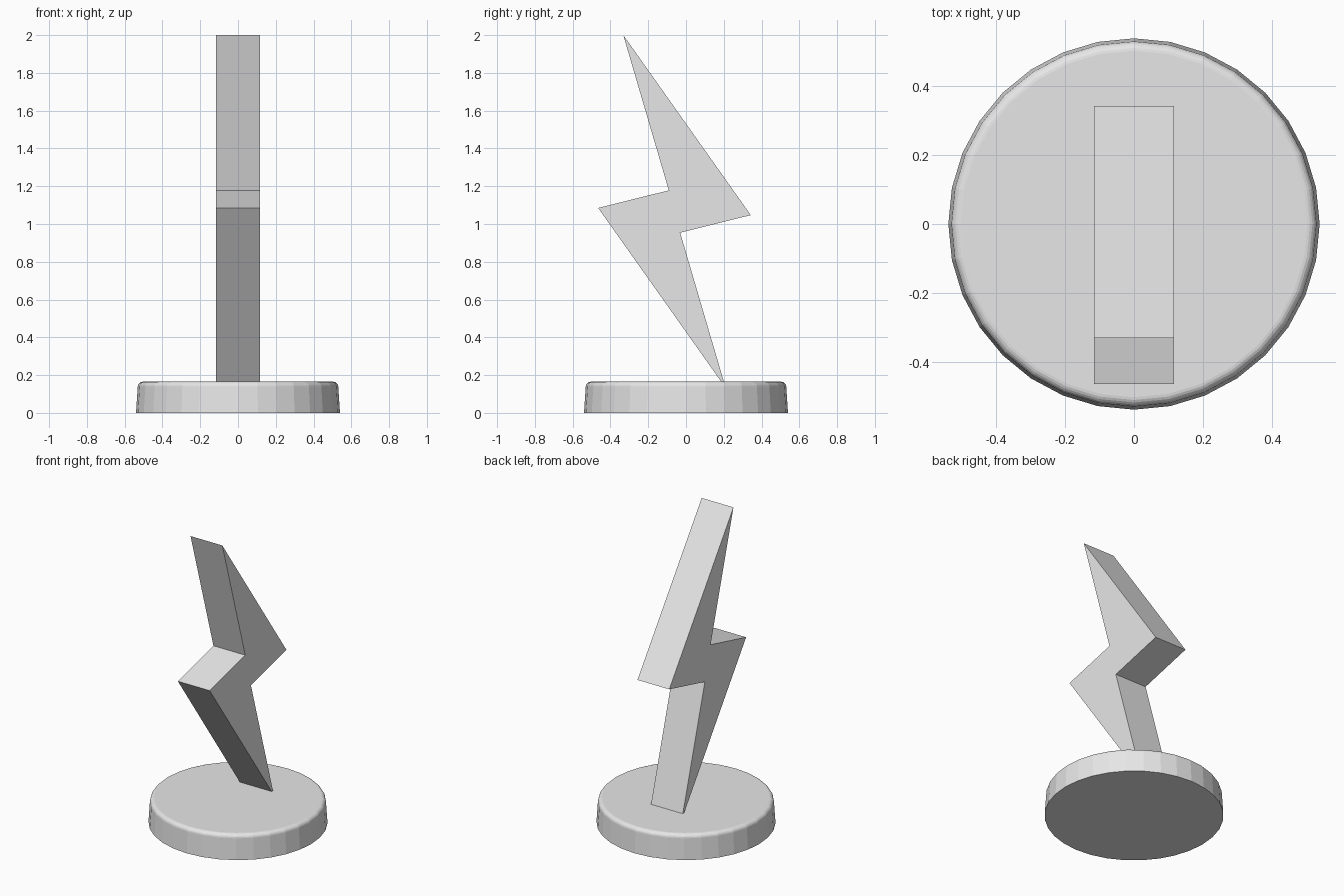
import bpy
import bmesh
from math import cos, sin, tau, radians

cube = bpy.data.objects.get("Cube")
if cube:
    bpy.data.objects.remove(cube, do_unlink=True)

# Single light grey colour
GREY = (0.8, 0.8, 0.8, 1)
grey = bpy.data.materials.new("light grey")
grey.use_nodes = True
grey.diffuse_color = GREY
for node in grey.node_tree.nodes:
    if node.type == 'BSDF_PRINCIPLED':
        node.inputs["Base Color"].default_value = GREY


def extrude_outline(name, outline, offset):
    """Make a prism by pushing a flat outline along an offset."""
    bm = bmesh.new()
    face = bm.faces.new([bm.verts.new(p) for p in outline])
    result = bmesh.ops.extrude_face_region(bm, geom=[face], use_keep_orig=True)
    moved = [v for v in result["geom"] if isinstance(v, bmesh.types.BMVert)]
    bmesh.ops.translate(bm, verts=moved, vec=offset)
    bmesh.ops.recalc_face_normals(bm, faces=bm.faces)
    mesh = bpy.data.meshes.new(name)
    bm.to_mesh(mesh)
    bm.free()
    mesh.materials.append(grey)
    obj = bpy.data.objects.new(name, mesh)
    bpy.context.collection.objects.link(obj)
    return obj


# Round base: slightly tapered disc with a rounded upper rim
SIDES, RADIUS, HEIGHT = 32, 0.54, 0.165
circle = [(RADIUS * cos(tau * i / SIDES), RADIUS * sin(tau * i / SIDES), 0)
          for i in range(SIDES)]
base = extrude_outline("round_base", circle, (0, 0, HEIGHT))
for v in base.data.vertices:
    if v.co.z > HEIGHT / 2:
        v.co.x *= 0.98
        v.co.y *= 0.98
rim = base.modifiers.new("rounded rim", 'BEVEL')
rim.width = 0.025
rim.segments = 5
rim.limit_method = 'ANGLE'
rim.angle_limit = radians(30)
# Keep the bottom edge sharp by bevelling only the upper rim
rim.limit_method = 'VGROUP'
group = base.vertex_groups.new(name="rim")
group.add([v.index for v in base.data.vertices if v.co.z > HEIGHT / 2], 1, 'REPLACE')
rim.vertex_group = "rim"
# Limit the bevel to edges wholly on the rim by weight
rim.limit_method = 'WEIGHT'
weights = base.data.attributes.new("bevel_weight_edge", 'FLOAT', 'EDGE')
for e in base.data.edges:
    on_rim = all(base.data.vertices[i].co.z > HEIGHT / 2 for i in e.vertices)
    weights.data[e.index].value = 1.0 if on_rim else 0.0

# Zigzag bolt: half an outline repeated by a half turn about its centre
HALF_WIDTH = 0.117
CENTRE_Y, CENTRE_Z = -0.061, 1.066
half = [(-0.271, 0.934), (0.404, -0.019), (0.030, -0.112)]
outline = [(-HALF_WIDTH, CENTRE_Y + s * y, CENTRE_Z + s * z)
           for s in (1, -1) for y, z in half]
extrude_outline("lightning_bolt", outline, (2 * HALF_WIDTH, 0, 0))
